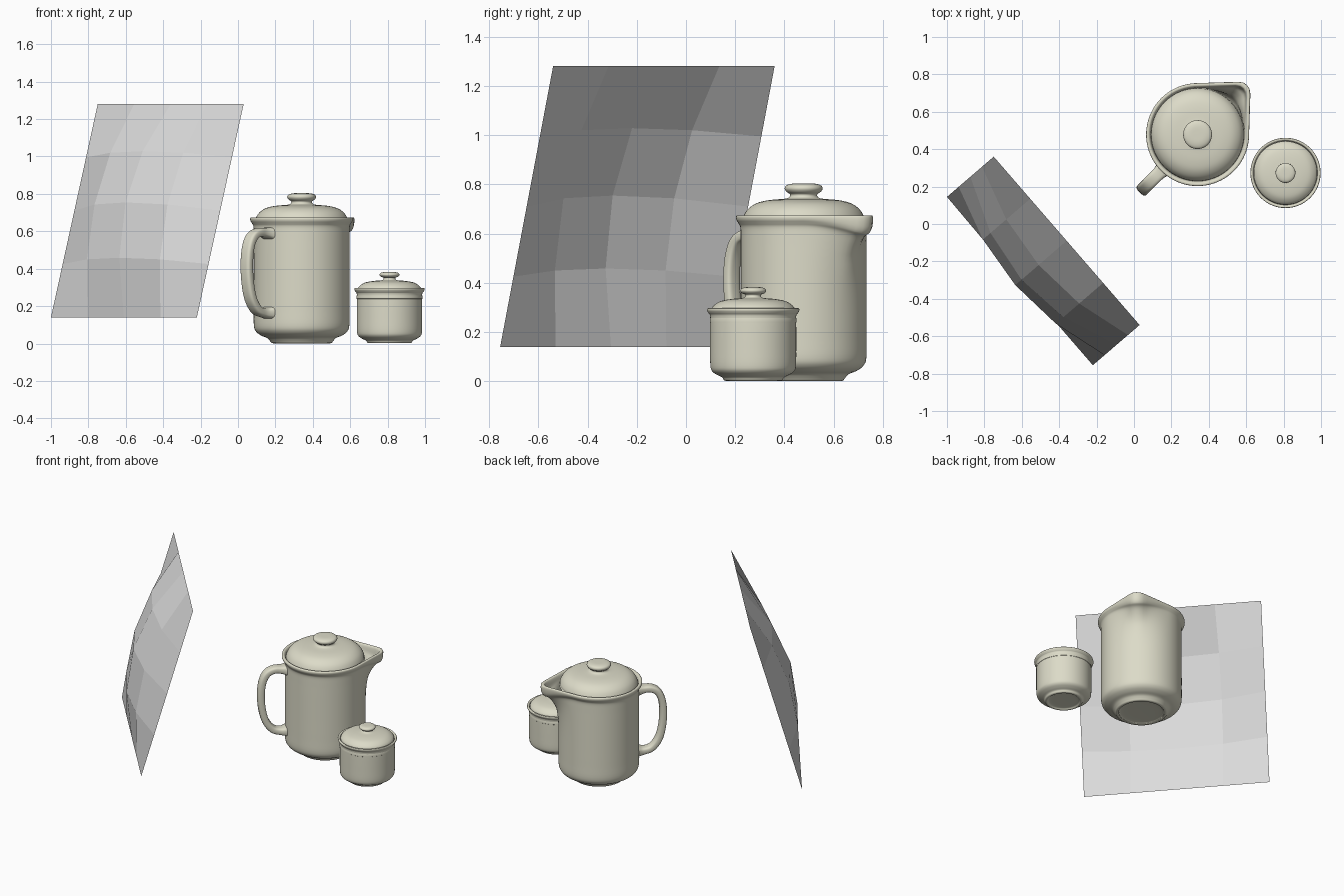
import bpy, bmesh, math
from mathutils import Vector

if "Cube" in bpy.data.objects:
    bpy.data.objects.remove(bpy.data.objects["Cube"])


def material(name, rgb):
    m = bpy.data.materials.new(name)
    m.diffuse_color = (*rgb, 1)
    m.use_nodes = True
    m.node_tree.nodes["Principled BSDF"].inputs["Base Color"].default_value = m.diffuse_color
    return m


cream = material("cream_glaze", (0.72, 0.71, 0.58))
grey = material("light_grey", (0.72, 0.72, 0.72))


def make(name, bm, mat, smooth=True):
    bmesh.ops.recalc_face_normals(bm, faces=bm.faces)
    me = bpy.data.meshes.new(name)
    bm.to_mesh(me)
    bm.free()
    ob = bpy.data.objects.new(name, me)
    bpy.context.collection.objects.link(ob)
    me.materials.append(mat)
    if smooth:
        bpy.ops.object.select_all(action='DESELECT')
        ob.select_set(True)
        bpy.context.view_layer.objects.active = ob
        bpy.ops.object.shade_smooth_by_angle(angle=math.radians(45))
    return ob


def spline(pts, n=4):
    """Catmull-Rom resampling of a 2D point list."""
    p = [Vector(q) for q in pts]
    p = [2 * p[0] - p[1]] + p + [2 * p[-1] - p[-2]]
    out = []
    for i in range(1, len(p) - 2):
        a, b, c, d = p[i - 1:i + 3]
        for k in range(n):
            t = k / n
            out.append(0.5 * (2 * b + (c - a) * t + (2 * a - 5 * b + 4 * c - d) * t * t
                              + (3 * b - a - 3 * c + d) * t ** 3))
    return out + [p[-2]]


def skin(bm, rings):
    for a, b in zip(rings, rings[1:]):
        for i in range(len(a)):
            j = (i + 1) % len(a)
            bm.faces.new((a[i], a[j], b[j], b[i]))


def lathe(name, profile, centre, warp=None, seg=96):
    bm = bmesh.new()
    rings = []
    for r, z in profile:
        ring = []
        for i in range(seg):
            a = 2 * math.pi * i / seg
            rr, zz = warp(a, r, z) if warp else (r, z)
            ring.append(bm.verts.new((centre[0] + rr * math.cos(a),
                                      centre[1] + rr * math.sin(a), zz)))
        rings.append(ring)
    skin(bm, rings)
    bm.faces.new(rings[0])
    bm.faces.new(rings[-1])
    return make(name, bm, cream)


# pouring spout: the round plan becomes a hull with a small circle at 45 degrees
R, E, S = 0.272, 0.31, 0.06
TAN = math.acos((R - S) / E)
JOIN = math.atan2(S * math.sin(TAN), E + S * math.cos(TAN))


def hull(a):
    t = abs((a - math.pi / 4 + math.pi) % (2 * math.pi) - math.pi)
    if t >= TAN:
        return 1.0
    if t > JOIN:
        return 1 / math.cos(t - TAN)
    return (E * math.cos(t) + math.sqrt(S * S - (E * math.sin(t)) ** 2)) / R


def spout(a, r, z):
    h = hull(a) - 1
    w = min(1, max(0, (z - 0.25) / 0.40)) ** 3.5
    if z <= 0.645:
        drop = max(0, (z - 0.5) / 0.145)
    else:
        drop = max(0, (0.67 - z) / 0.025)
    return r * (1 + w * h), z - 0.045 * drop * h / 0.36


POT = (0.34, 0.478)
pot_profile = spline([
    (0.02, 0.012), (0.13, 0.01), (0.145, 0.002), (0.16, 0.003), (0.17, 0.015), (0.185, 0.03),
    (0.215, 0.042), (0.242, 0.062), (0.255, 0.095), (0.256, 0.18), (0.256, 0.3), (0.256, 0.4),
    (0.256, 0.5), (0.256, 0.58), (0.257, 0.625), (0.265, 0.642), (0.273, 0.655), (0.275, 0.667),
    (0.27, 0.674), (0.258, 0.672), (0.25, 0.655), (0.246, 0.62), (0.245, 0.56), (0.24, 0.45),
    (0.1, 0.44), (0.02, 0.44)])
lathe("pot_body", pot_profile, POT, spout)

# pot lid with knob
lathe("pot_lid", spline([
    (0.02, 0.64), (0.23, 0.64), (0.247, 0.652), (0.244, 0.672), (0.225, 0.701), (0.19, 0.724),
    (0.14, 0.736), (0.075, 0.742), (0.058, 0.749), (0.056, 0.76), (0.07, 0.77), (0.077, 0.783),
    (0.07, 0.796), (0.045, 0.803), (0.004, 0.804)]), POT)

# small lidded bowl
BOWL = (0.81, 0.273)
lathe("bowl_body", spline([
    (0.02, 0.01), (0.09, 0.009), (0.105, 0.002), (0.118, 0.004), (0.126, 0.016), (0.145, 0.025),
    (0.166, 0.04), (0.174, 0.065), (0.175, 0.14), (0.175, 0.22), (0.175, 0.265), (0.181, 0.276),
    (0.187, 0.286), (0.187, 0.294), (0.182, 0.297), (0.174, 0.293), (0.17, 0.275), (0.165, 0.23),
    (0.02, 0.22)]), BOWL)
lathe("bowl_lid", spline([
    (0.01, 0.275), (0.155, 0.275), (0.168, 0.284), (0.168, 0.297), (0.155, 0.312), (0.13, 0.326),
    (0.09, 0.334), (0.045, 0.338), (0.033, 0.343), (0.032, 0.352), (0.045, 0.357), (0.053, 0.367),
    (0.047, 0.377), (0.03, 0.382), (0.003, 0.383)]), BOWL)

# pot handle: rounded section swept along a loop opposite the spout
path = spline([(0.235, 0.588), (0.28, 0.592), (0.33, 0.593), (0.375, 0.57), (0.403, 0.515),
               (0.414, 0.43), (0.408, 0.33), (0.385, 0.24), (0.34, 0.18), (0.285, 0.163),
               (0.235, 0.165)], 6)
out = Vector((-math.sqrt(0.5), -math.sqrt(0.5), 0))
side = Vector((-out.y, out.x, 0))
bm = bmesh.new()
rings = []
for i, p in enumerate(path):
    d = (path[min(i + 1, len(path) - 1)] - path[max(i - 1, 0)]).normalized()
    nrm = out * d.y + Vector((0, 0, -d.x))
    flare = 1 + 0.6 * max(0, (0.31 - p.x) / 0.07) ** 2
    pos = Vector((*POT, 0)) + out * p.x + Vector((0, 0, p.y))
    ring = []
    for k in range(24):
        c, s = math.cos(k * math.pi / 12), math.sin(k * math.pi / 12)
        u = math.copysign(abs(c) ** 0.6, c) * 0.035 * flare
        v = math.copysign(abs(s) ** 0.6, s) * 0.023 * flare
        ring.append(bm.verts.new(pos + side * u + nrm * v))
    rings.append(ring)
skin(bm, rings)
bm.faces.new(rings[0])
bm.faces.new(rings[-1])
make("pot_handle", bm, cream)

# leaning faceted panel, bulging away from the pots
bl, along, up = Vector((-1, 0.145, 0.14)), Vector((0.78, -0.9, 0)), Vector((0.25, 0.215, 1.14))
normal = along.cross(up).normalized()
bm = bmesh.new()
grid = []
for j in range(5):
    t = j / 4
    grid.append([bm.verts.new(bl + along * (i / 4) + up * t
                              + normal * (0.16 * i * (4 - i) / 4 * 4 * t * (1 - t)))
                 for i in range(5)])
for j in range(4):
    for i in range(4):
        bm.faces.new((grid[j][i], grid[j][i + 1], grid[j + 1][i + 1], grid[j + 1][i]))
make("curved_panel", bm, grey, smooth=False)
